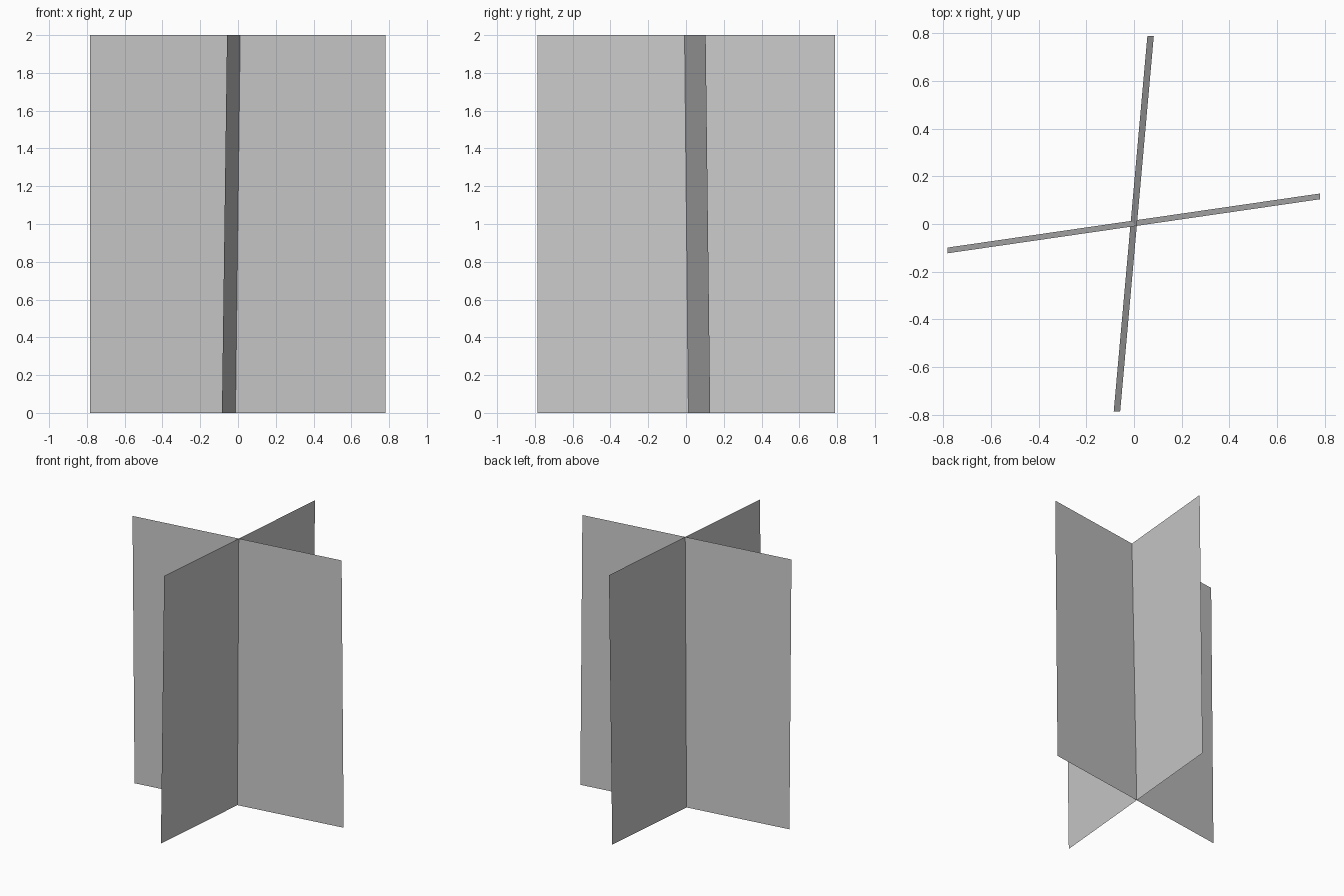
import bpy

if "Cube" in bpy.data.objects:
    bpy.data.objects.remove(bpy.data.objects["Cube"])

HEIGHT = 2.0


def card(name, bottom, top):
    """Single flat sheet between a bottom edge and a top edge, each given as two xy points."""
    verts = [(x, y, 0.0) for x, y in bottom] + [(x, y, HEIGHT) for x, y in reversed(top)]
    mesh = bpy.data.meshes.new(name)
    mesh.from_pydata(verts, [], [(0, 1, 2, 3)])
    mesh.update()
    obj = bpy.data.objects.new(name, mesh)
    bpy.context.collection.objects.link(obj)
    return obj


# Wide card running left to right, leaning slightly forward
card("cross_card_wide",
     [(-0.783, -0.099), (0.781, 0.128)],
     [(-0.783, -0.123), (0.781, 0.104)])

# Deep card running front to back, leaning slightly to the right
card("cross_card_deep",
     [(-0.085, -0.786), (0.056, 0.788)],
     [(-0.058, -0.786), (0.083, 0.788)])
